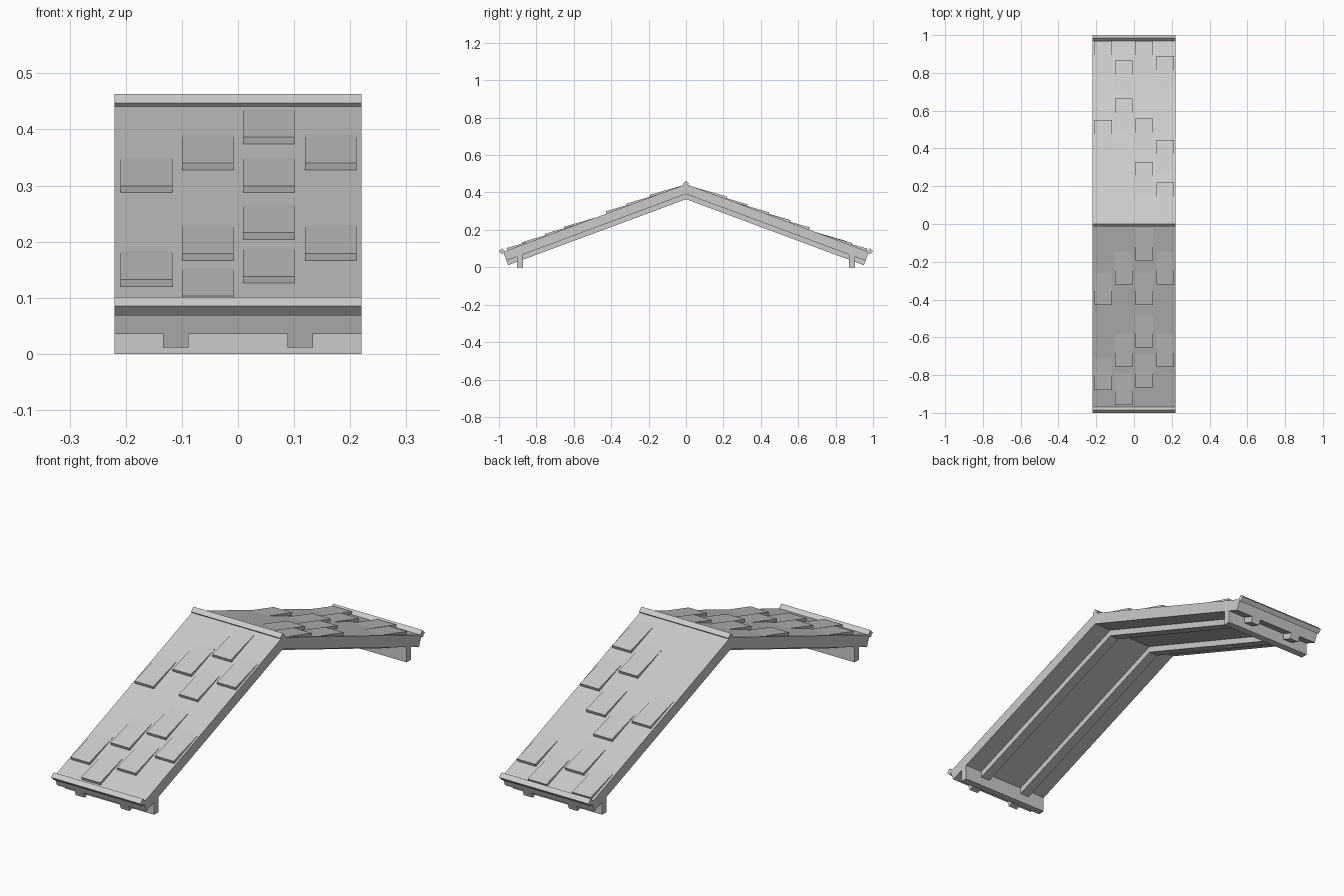
import bpy, bmesh, math
from mathutils import Vector

cube = bpy.data.objects.get("Cube")
if cube:
    bpy.data.objects.remove(cube, do_unlink=True)

grey = bpy.data.materials.new("plain grey")
grey.use_nodes = True
GREY = (0.6, 0.6, 0.6, 1)
grey.diffuse_color = GREY
grey.node_tree.nodes["Principled BSDF"].inputs["Base Color"].default_value = GREY

HALF = 0.22                      # half width of the roof section
RIDGE, EAVE = 0.445, 0.977       # height of ridge, reach of eaves
ANGLE = math.atan(0.371)
DOWN = Vector((math.cos(ANGLE), -math.sin(ANGLE)))   # down the slope (y, z)
OUT = Vector((math.sin(ANGLE), math.cos(ANGLE)))     # away from the slope
LENGTH = EAVE / math.cos(ANGLE)


def prism(name, profile, x0, x1):
    """Extrude a (y, z) profile along x."""
    bm = bmesh.new()
    face = bm.faces.new([bm.verts.new((x0, y, z)) for y, z in profile])
    ext = bmesh.ops.extrude_face_region(bm, geom=[face])
    moved = [v for v in ext["geom"] if isinstance(v, bmesh.types.BMVert)]
    bmesh.ops.translate(bm, verts=moved, vec=(x1 - x0, 0, 0))
    bmesh.ops.recalc_face_normals(bm, faces=bm.faces)
    mesh = bpy.data.meshes.new(name)
    bm.to_mesh(mesh)
    bm.free()
    mesh.materials.append(grey)
    obj = bpy.data.objects.new(name, mesh)
    bpy.context.collection.objects.link(obj)
    return obj


def on_slope(along, height):
    return Vector((0, RIDGE)) + DOWN * along + OUT * height


def chevron(upper, lower):
    """Gable profile between two depths below the roof surface."""
    def line(depth):
        end = on_slope(LENGTH, -depth)
        top = RIDGE - depth / math.cos(ANGLE)
        return [(-end.x, end.y), (0, top), (end.x, end.y)]
    return line(upper) + line(lower)[::-1]


def diamond(y, z, r):
    return [(y - r, z), (y, z + r), (y + r, z), (y, z - r)]


# Roof slab and the rafters under it
prism("roof_slab", chevron(0, 0.05), -HALF, HALF)
for side, x in (("left", 0.111), ("right", -0.111)):
    prism(side + "_rafter", chevron(0.05, 0.076), x - 0.0225, x + 0.0225)

# Ridge bar, eave bars and wall plates
prism("ridge_bar", diamond(0, 0.447, 0.0165), -HALF, HALF)
for end, s in (("front", -1), ("back", 1)):
    prism(end + "_eave_bar", diamond(s * 0.9835, 0.085, 0.0165), -HALF, HALF)
    prism(end + "_wall_plate",
          [(s * 0.872, 0), (s * 0.904, 0), (s * 0.904, 0.06), (s * 0.872, 0.072)],
          -HALF, HALF)

# Raised shingles: tapered wedges, listed by column as distance from the ridge
COLUMNS = (-0.163, -0.054, 0.055, 0.165)
SHINGLES = {
    "front": (-1, ((0.425, 0.875), (0.315, 0.75, 0.955),
                   (0.19, 0.425, 0.65, 0.86), (0.315, 0.75))),
    "back": (1, ((0.545, 0.965), (0.66, 0.86),
                 (0.325, 0.555, 0.965), (0.215, 0.44, 0.885))),
}
for end, (s, columns) in SHINGLES.items():
    for x, rows in zip(COLUMNS, columns):
        for reach in rows:
            low = reach / math.cos(ANGLE)
            wedge = [on_slope(low, -0.004), on_slope(low, 0.013),
                     on_slope(low - 0.18, 0), on_slope(low - 0.18, -0.004)]
            prism(end + "_shingle", [(s * p.x, p.y) for p in wedge],
                  x - 0.046, x + 0.046)
